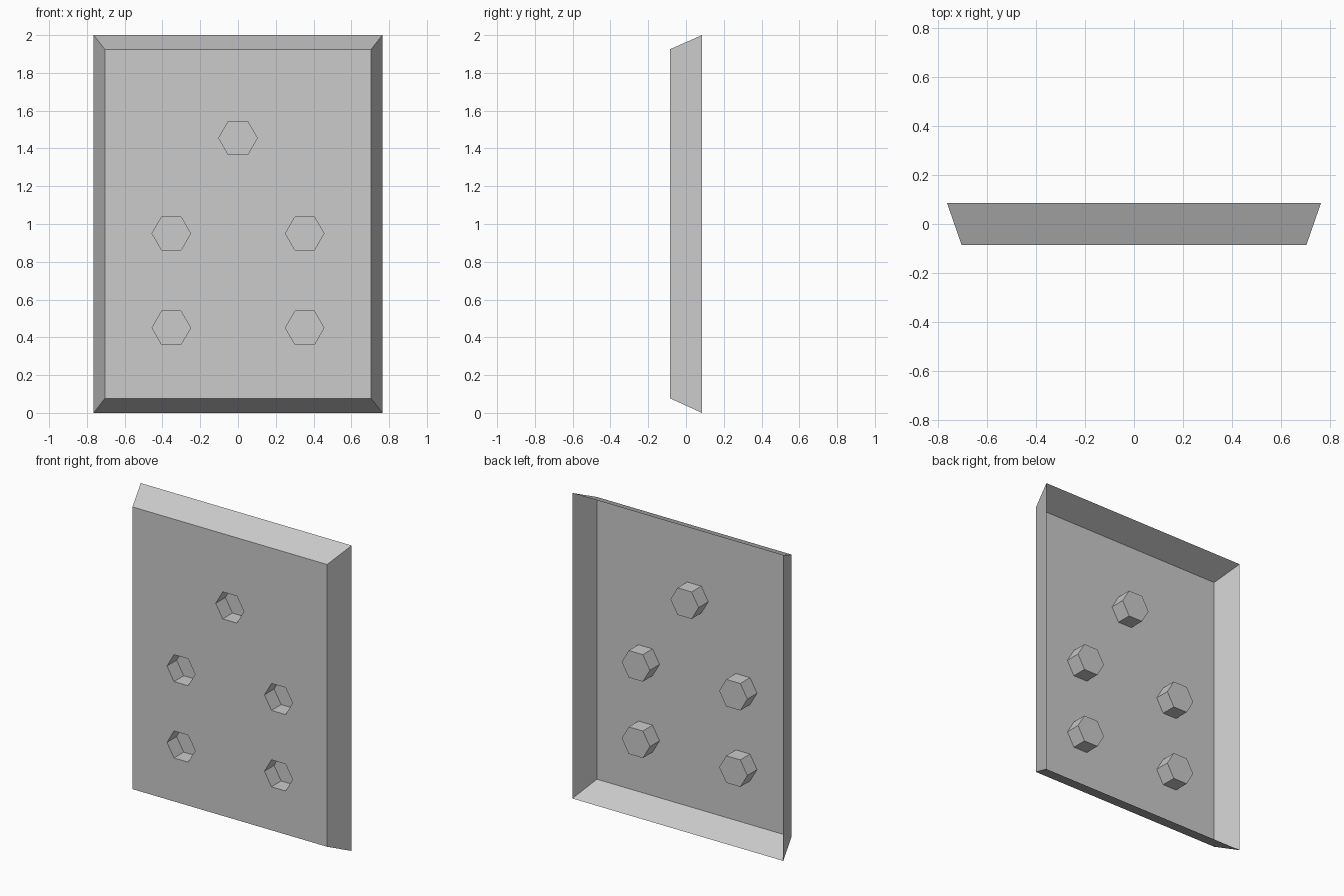
import bpy, bmesh
from math import cos, sin, pi

default_cube = bpy.data.objects.get("Cube")
if default_cube:
    bpy.data.objects.remove(default_cube, do_unlink=True)

FRONT, BACK = -0.085, 0.085
POCKET_DEPTH, POCKET_RADIUS = 0.1, 0.102
POCKETS = [(0, 1.455), (-0.353, 0.95), (0.353, 0.95), (-0.353, 0.45), (0.353, 0.45)]

grey = bpy.data.materials.new("plain grey")
grey.use_nodes = True
colour = (0.6, 0.6, 0.6, 1)
grey.diffuse_color = colour
grey.node_tree.nodes["Principled BSDF"].inputs["Base Color"].default_value = colour

bm = bmesh.new()


def ring(points, y):
    return [bm.verts.new((x, y, z)) for x, z in points]


def rectangle(half_width, bottom, top):
    return [(-half_width, bottom), (half_width, bottom), (half_width, top), (-half_width, top)]


def hexagon(cx, cz):
    return [(cx + POCKET_RADIUS * cos(i * pi / 3), cz + POCKET_RADIUS * sin(i * pi / 3))
            for i in range(6)]


def bridge(a, b):
    """Join two rings with a band of quads and return the edges of the first."""
    n = len(a)
    for i in range(n):
        j = (i + 1) % n
        bm.faces.new((a[i], a[j], b[j], b[i]))
    return [bm.edges.get((a[i], a[(i + 1) % n])) for i in range(n)]


# Flared rim, open at the back
plate_edges = bridge(ring(rectangle(0.705, 0.077, 1.925), FRONT),
                     ring(rectangle(0.764, 0, 2), BACK))

# Hexagonal pockets sunk into the plate, each with a flat floor
for cx, cz in POCKETS:
    mouth = ring(hexagon(cx, cz), FRONT)
    floor = ring(hexagon(cx, cz), FRONT + POCKET_DEPTH)
    plate_edges += bridge(mouth, floor)
    bm.faces.new(floor)

# Front plate around the pocket mouths
bmesh.ops.triangle_fill(bm, edges=plate_edges, use_beauty=True, normal=(0, -1, 0))

# Consistent facing, with the plate towards the front
bmesh.ops.recalc_face_normals(bm, faces=bm.faces)
bm.normal_update()
plate = [f for f in bm.faces if all(abs(v.co.y - FRONT) < 1e-5 for v in f.verts)]
if plate and plate[0].normal.y > 0:
    bmesh.ops.reverse_faces(bm, faces=bm.faces)

mesh = bpy.data.meshes.new("pocketed_panel")
bm.to_mesh(mesh)
bm.free()
mesh.materials.append(grey)
panel = bpy.data.objects.new("pocketed_panel", mesh)
bpy.context.collection.objects.link(panel)
